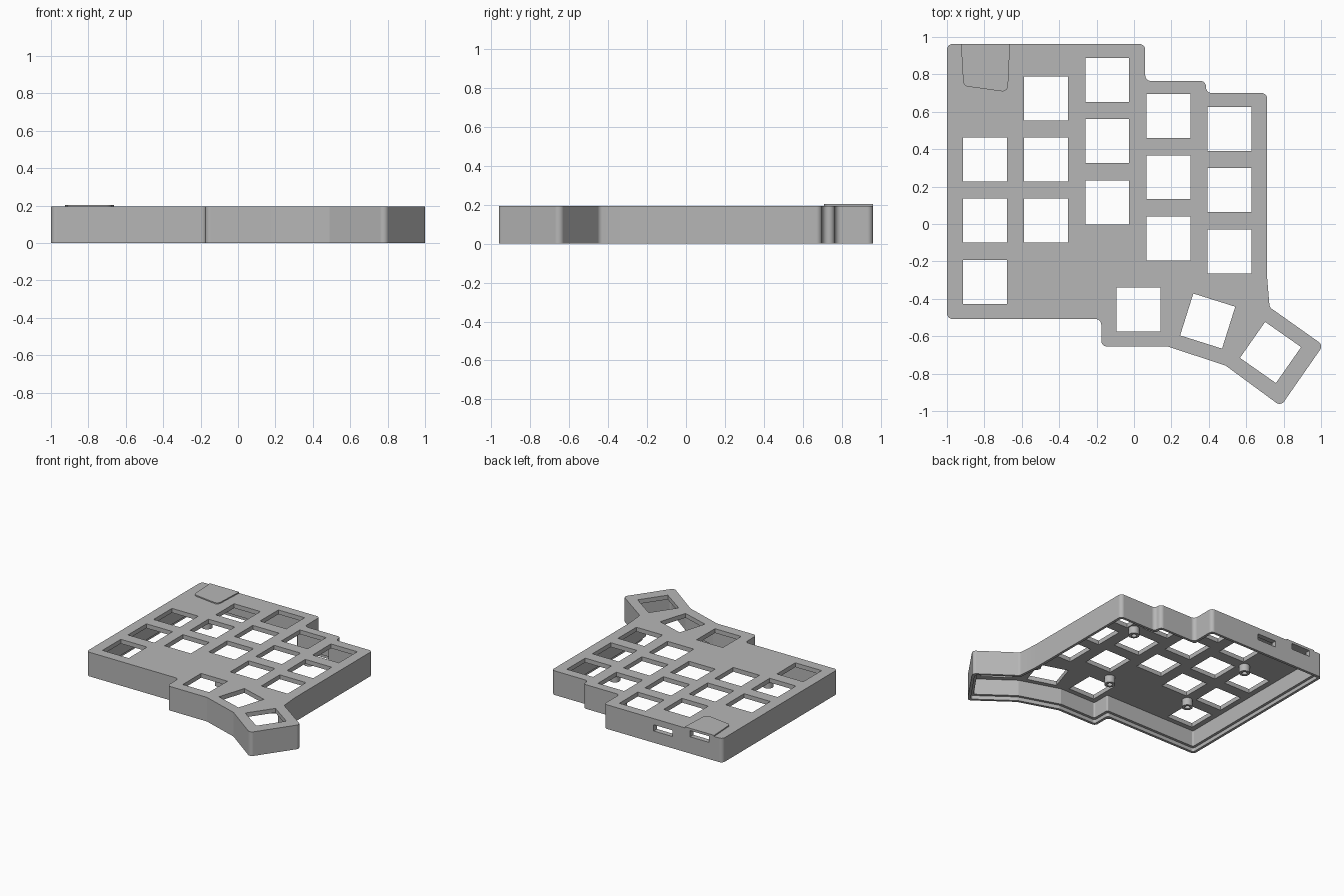
import bpy, bmesh, math
from mathutils import Vector, Matrix

if "Cube" in bpy.data.objects:
    bpy.data.objects.remove(bpy.data.objects["Cube"], do_unlink=True)

TOP, PLATE, WALL = 0.195, 0.16, 0.042

grey = bpy.data.materials.new("plain_grey")
grey.use_nodes = True
COLOUR = (0.47, 0.47, 0.47, 1)
grey.diffuse_color = COLOUR
grey.node_tree.nodes["Principled BSDF"].inputs["Base Color"].default_value = COLOUR


def make_object(name, bm):
    bmesh.ops.recalc_face_normals(bm, faces=bm.faces)
    mesh = bpy.data.meshes.new(name)
    bm.to_mesh(mesh)
    bm.free()
    mesh.materials.append(grey)
    obj = bpy.data.objects.new(name, mesh)
    bpy.context.collection.objects.link(obj)
    return obj


def inset(points, d):
    """Move every edge of a clockwise outline inward by d."""
    result = []
    for i, p in enumerate(points):
        a = (p - points[i - 1]).normalized()
        b = (points[(i + 1) % len(points)] - p).normalized()
        na, nb = Vector((a.y, -a.x)), Vector((b.y, -b.x))
        result.append(p + (na + nb) * d / (1 + na.dot(nb)))
    return result


def fillet(points, r, steps=8):
    """Round the sharp corners of an outline, leaving shallow bends crisp."""
    result = []
    for i, p in enumerate(points):
        a = (points[i - 1] - p).normalized()
        b = (points[(i + 1) % len(points)] - p).normalized()
        turn = math.pi - a.angle(b)
        if turn < math.radians(25):
            result.append(p)
            continue
        reach = r * math.tan(turn / 2)
        centre = p + (a + b).normalized() * r / math.cos(turn / 2)
        start, end = p + a * reach - centre, p + b * reach - centre
        for k in range(steps + 1):
            t = k / steps
            arc = start * math.sin((1 - t) * turn) + end * math.sin(t * turn)
            result.append(centre + arc / math.sin(turn))
    return result


def prism(name, points, z0, z1):
    bm = bmesh.new()
    base = bm.faces.new([bm.verts.new((p.x, p.y, z0)) for p in points])
    grown = bmesh.ops.extrude_face_region(bm, geom=[base], use_keep_orig=True)
    verts = [v for v in grown["geom"] if isinstance(v, bmesh.types.BMVert)]
    bmesh.ops.translate(bm, verts=verts, vec=(0, 0, z1 - z0))
    return make_object(name, bm)


def boxes(name, items):
    """items: (centre, size, turn in degrees)"""
    bm = bmesh.new()
    for centre, size, turn in items:
        m = (Matrix.Translation(centre) @ Matrix.Rotation(math.radians(turn), 4, "Z")
             @ Matrix.Diagonal((*size, 1)))
        bmesh.ops.create_cube(bm, size=1, matrix=m)
    return make_object(name, bm)


def cut(obj, cutter):
    cutter.hide_render = True
    bpy.context.view_layer.objects.active = obj
    mod = obj.modifiers.new("cut", "BOOLEAN")
    mod.operation, mod.solver, mod.object = "DIFFERENCE", "EXACT", cutter
    bpy.ops.object.modifier_apply(modifier=mod.name)
    bpy.data.objects.remove(cutter, do_unlink=True)


def smooth(obj):
    bpy.ops.object.select_all(action="DESELECT")
    obj.select_set(True)
    bpy.context.view_layer.objects.active = obj
    bpy.ops.object.shade_smooth_by_angle(angle=math.radians(14))
    mod = obj.modifiers.new("even_normals", "WEIGHTED_NORMAL")
    mod.keep_sharp = True


# Case outline, clockwise from the back left
outline = [Vector(p) for p in (
    (-1, 0.962), (0.06, 0.962), (0.06, 0.765), (0.385, 0.765), (0.385, 0.7),
    (0.712, 0.7), (0.712, -0.29), (0.725, -0.445), (1.012, -0.648), (0.785, -0.974),
    (0.49, -0.757), (0.18, -0.655), (-0.175, -0.655), (-0.175, -0.508), (-1, -0.508))]
case = prism("case_shell", fillet(outline, 0.03), 0, TOP)

# Hollow underside, with a stepped lip for a base plate
cut(case, prism("cavity", fillet(inset(outline, WALL), 0.012), -0.1, PLATE))
cut(case, prism("lip", fillet(inset(outline, WALL / 2), 0.02), -0.1, 0.03))

# Switch openings: five staggered columns of three, and a thumb fan
PITCH, HOLE = 0.327, 0.235
column_tops = (0.345, 0.672, 0.77, 0.577, 0.508)
keys = [(-0.797 + c * PITCH, top - r * PITCH, 0)
        for c, top in enumerate(column_tops) for r in range(3)]
keys += [(0.025, -0.456, 0), (0.394, -0.519, -17.5), (0.73, -0.687, -35)]
cut(case, boxes("key_openings", [((x, y, TOP), (HOLE, HOLE, 0.15), a) for x, y, a in keys]))

# Pocket below the raised cover, and two ports in the back wall
cut(case, boxes("pocket", [((-0.795, 0.84, 0.135), (0.2, 0.16, 0.1), 0)]))
cut(case, boxes("ports", [((-0.47, 0.95, 0.12), (0.17, 0.12, 0.05), 0),
                          ((-0.795, 0.95, 0.16), (0.17, 0.12, 0.05), 0)]))
smooth(case)

# Raised cover at the back left corner
cover = [Vector(p) for p in (
    (-0.925, 0.962), (-0.663, 0.962), (-0.675, 0.705), (-0.912, 0.738))]
rounded = cover[:2] + [p for p in fillet(cover, 0.03) if p.y < 0.85]
smooth(prism("controller_cover", rounded, 0.187, 0.204))

# Hollow screw posts under the plate
posts = ((-0.634, -0.145), (0.02, -0.255), (-0.634, 0.51), (0.347, 0.413), (0.6, -0.41))
for n, (x, y) in enumerate(posts):
    bm = bmesh.new()
    section = [bm.verts.new((r, 0, z)) for r, z in (
        (0.02, PLATE + 0.01), (0.02, 0.1), (0.04, 0.1), (0.04, PLATE + 0.01))]
    ring = [bm.edges.new((section[i - 1], section[i])) for i in range(4)]
    bmesh.ops.spin(bm, geom=section + ring, cent=(0, 0, 0), axis=(0, 0, 1),
                   angle=math.tau, steps=32, use_merge=True)
    bmesh.ops.remove_doubles(bm, verts=bm.verts, dist=0.0005)
    post = make_object(f"screw_post_{n + 1}", bm)
    post.location = (x, y, 0)
    smooth(post)
